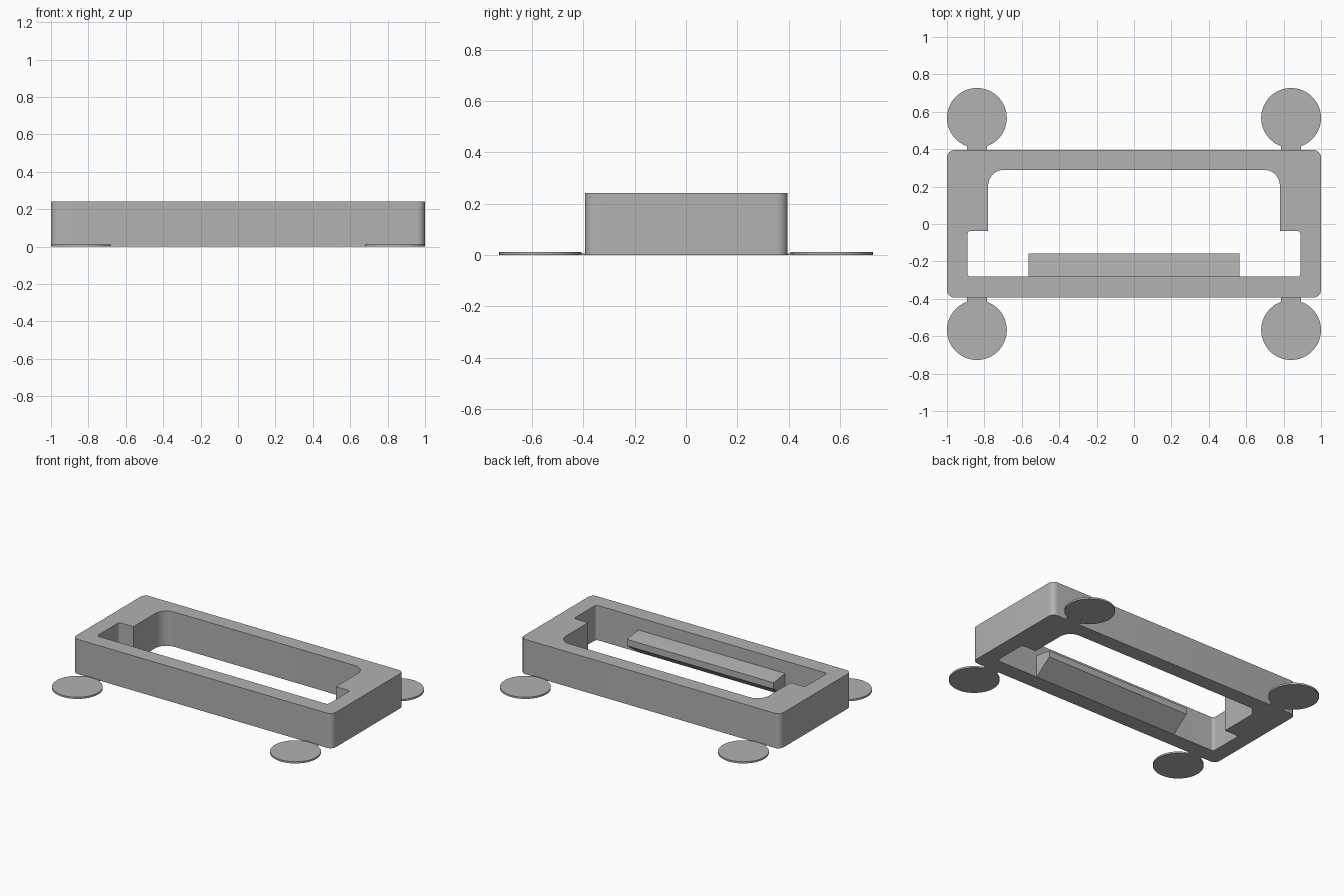
import bpy
import bmesh
import math
from mathutils import Vector

if "Cube" in bpy.data.objects:
    bpy.data.objects.remove(bpy.data.objects["Cube"], do_unlink=True)

HEIGHT = 0.242
grey = bpy.data.materials.new("plain grey")
grey.use_nodes = True
grey.diffuse_color = (0.445, 0.445, 0.445, 1)
grey.node_tree.nodes["Principled BSDF"].inputs["Base Color"].default_value = grey.diffuse_color


def finish(name, bm):
    bmesh.ops.recalc_face_normals(bm, faces=bm.faces)
    mesh = bpy.data.meshes.new(name)
    bm.to_mesh(mesh)
    bm.free()
    mesh.materials.append(grey)
    obj = bpy.data.objects.new(name, mesh)
    bpy.context.collection.objects.link(obj)
    bpy.ops.object.select_all(action='DESELECT')
    obj.select_set(True)
    bpy.context.view_layer.objects.active = obj
    bpy.ops.object.shade_smooth_by_angle(angle=math.radians(30))
    return obj


def rounded(corners, steps=8):
    """Round each right-angled (x, y, radius) corner of an outline."""
    points = []
    for i, (x, y, r) in enumerate(corners):
        p = Vector((x, y, 0))
        if r == 0:
            points.append(p)
            continue
        before = (Vector((*corners[i - 1][:2], 0)) - p).normalized() * r
        after = (Vector((*corners[(i + 1) % len(corners)][:2], 0)) - p).normalized() * r
        for k in range(steps + 1):
            a = math.pi / 2 * k / steps
            points.append(p + before * (1 - math.sin(a)) + after * (1 - math.cos(a)))
    return points


def mirrored(half):
    return half + [(-x, y, r) for x, y, r in reversed(half)]


def extrude_outlines(name, outlines, offset):
    bm = bmesh.new()
    for points in outlines:
        verts = [bm.verts.new(p) for p in points]
        for i, v in enumerate(verts):
            bm.edges.new((verts[i - 1], v))
    bmesh.ops.triangle_fill(bm, edges=bm.edges[:], use_beauty=True)
    bmesh.ops.dissolve_limit(bm, angle_limit=0.01, verts=[], edges=bm.edges[:])
    new = bmesh.ops.extrude_face_region(bm, geom=bm.faces[:], use_keep_orig=True)
    top = [g for g in new["geom"] if isinstance(g, bmesh.types.BMVert)]
    bmesh.ops.translate(bm, verts=top, vec=offset)
    return finish(name, bm)


# Frame with a stepped opening
outer = mirrored([(1, -0.393, 0.04), (1, 0.395, 0.04)])
opening = mirrored([(0.89, -0.282, 0.018), (0.89, -0.037, 0.018),
                    (0.78, -0.037, 0), (0.78, 0.29, 0.085)])
extrude_outlines("frame", [rounded(outer), rounded(opening)], (0, 0, HEIGHT))

# Wedge-shaped catch on the inside of the front wall
section = [(-0.285, 0), (-0.282, 0), (-0.158, 0.092), (-0.158, 0.137), (-0.282, 0.155), (-0.285, 0.155)]
extrude_outlines("catch_lip", [[Vector((-0.565, y, z)) for y, z in section]], (1.13, 0, 0))

# Thin round pads with narrow necks at the four corners
for side, sx in (("left", 1), ("right", -1)):
    for end, sy in (("back", 1), ("front", -1)):
        bm = bmesh.new()
        bmesh.ops.create_cone(bm, cap_ends=True, segments=64, radius1=0.16, radius2=0.16, depth=0.012)
        pad = finish(f"{end}_{side}_pad", bm)
        pad.location = (sx * 0.84, sy * 0.567, 0.006)

        bm = bmesh.new()
        bmesh.ops.create_cube(bm, size=1)
        bmesh.ops.scale(bm, verts=bm.verts, vec=(0.107, 0.04, 0.006))
        neck = finish(f"{end}_{side}_neck", bm)
        neck.location = (sx * 0.84, sy * 0.408, 0.003)
